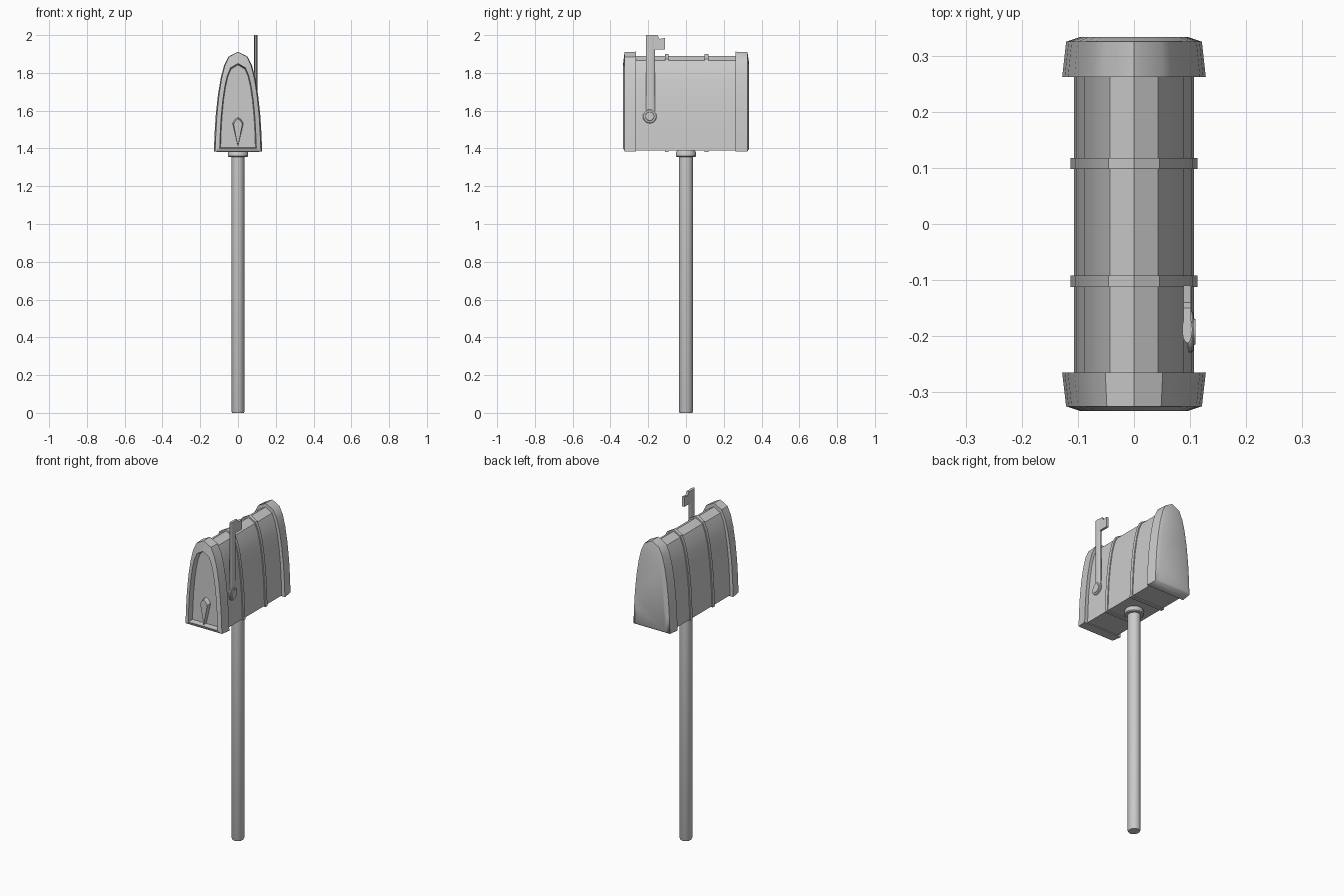
import bpy, bmesh, math

if "Cube" in bpy.data.objects:
    bpy.data.objects.remove(bpy.data.objects["Cube"])

# Half of the pointed-arch outline: (fraction of half width, fraction of height)
ARCH = [(1, 0), (.965, .2), (.92, .37), (.83, .57), (.71, .74), (.58, .86), (.40, .95), (0, 1)]


def finish(name, bm, angle=30):
    bmesh.ops.recalc_face_normals(bm, faces=bm.faces)
    mesh = bpy.data.meshes.new(name)
    bm.to_mesh(mesh)
    bm.free()
    ob = bpy.data.objects.new(name, mesh)
    bpy.context.collection.objects.link(ob)
    bpy.ops.object.select_all(action='DESELECT')
    ob.select_set(True)
    bpy.context.view_layer.objects.active = ob
    bpy.ops.object.shade_smooth_by_angle(angle=math.radians(angle))
    return ob


def skin(name, rings, angle=30):
    """Join equal-length rings of points and close both ends."""
    bm = bmesh.new()
    loops = [[bm.verts.new(p) for p in r] for r in rings]
    n = len(loops[0])
    for a, b in zip(loops, loops[1:]):
        for i in range(n):
            j = (i + 1) % n
            bm.faces.new((a[i], a[j], b[j], b[i]))
    bm.faces.new(loops[0])
    bm.faces.new(loops[-1])
    return finish(name, bm, angle)


def arch(y, half, z0, z1):
    pts = [(half * u, z0 + v * (z1 - z0)) for u, v in ARCH]
    pts += [(-x, z) for x, z in reversed(pts[:-1])]
    return [(x, y, z) for x, z in pts]


def oval(cx, cy, z, rx, ry, n=20):
    return [(cx + rx * math.cos(2 * math.pi * i / n),
             cy + ry * math.sin(2 * math.pi * i / n), z) for i in range(n)]


def disc(x, y, z, r, n=24):
    return [(x, y + r * math.cos(2 * math.pi * i / n),
             z + r * math.sin(2 * math.pi * i / n)) for i in range(n)]


# Post with chamfered foot, and collar under the box
skin("post", [oval(0, 0, z, r * .92, r) for z, r in
              ((0, .033), (.008, .037), (1.40, .037))])
skin("post_collar", [oval(0, 0, z, r, r) for z, r in
                     ((1.355, .050), (1.36, .054), (1.378, .054), (1.392, .046))])

# Arched body and its two raised bands
skin("body", [arch(y, .107, 1.388, 1.89) for y in (-.295, .32)])
for name, y in (("front_band", -.102), ("rear_band", .108)):
    skin(name, [arch(y + dy, .113, 1.382, 1.90) for dy in (-.01, .01)])

# Front frame with recessed door, and closed rear cap
skin("front_frame", [arch(-.265, .128, 1.383, 1.912), arch(-.325, .121, 1.385, 1.911),
                     arch(-.333, .097, 1.402, 1.85), arch(-.30, .092, 1.406, 1.842)])
skin("rear_cap", [arch(.262, .128, 1.383, 1.912), arch(.325, .121, 1.385, 1.911),
                  arch(.333, .097, 1.395, 1.86)], 50)

# Wedge-shaped door handle inside the recess
kite = [(0, 1.407), (.029, 1.535), (.015, 1.555), (0, 1.565), (-.015, 1.555), (-.029, 1.535)]
skin("door_handle", [[(x, -.298, z) for x, z in kite],
                     [(x * .8, -.325, 1.407 + (z - 1.407) * .95) for x, z in kite]])

# Flag: flattened arm, pivot disc and pennant
skin("flag_arm", [oval(.095, -.188, z, .009, .024) for z in (1.57, 2.0)])
skin("flag_pivot", [disc(x, -.192, 1.57, r) for x, r in
                    ((.085, .037), (.103, .037), (.106, .033), (.106, .024), (.110, .022))])
pennant = [(-.19, 1.925), (-.11, 1.925), (-.11, 1.985), (-.14, 1.98), (-.15, 2.0), (-.19, 2.0)]
skin("flag_pennant", [[(x, y, z) for y, z in pennant] for x in (.088, .102)])
